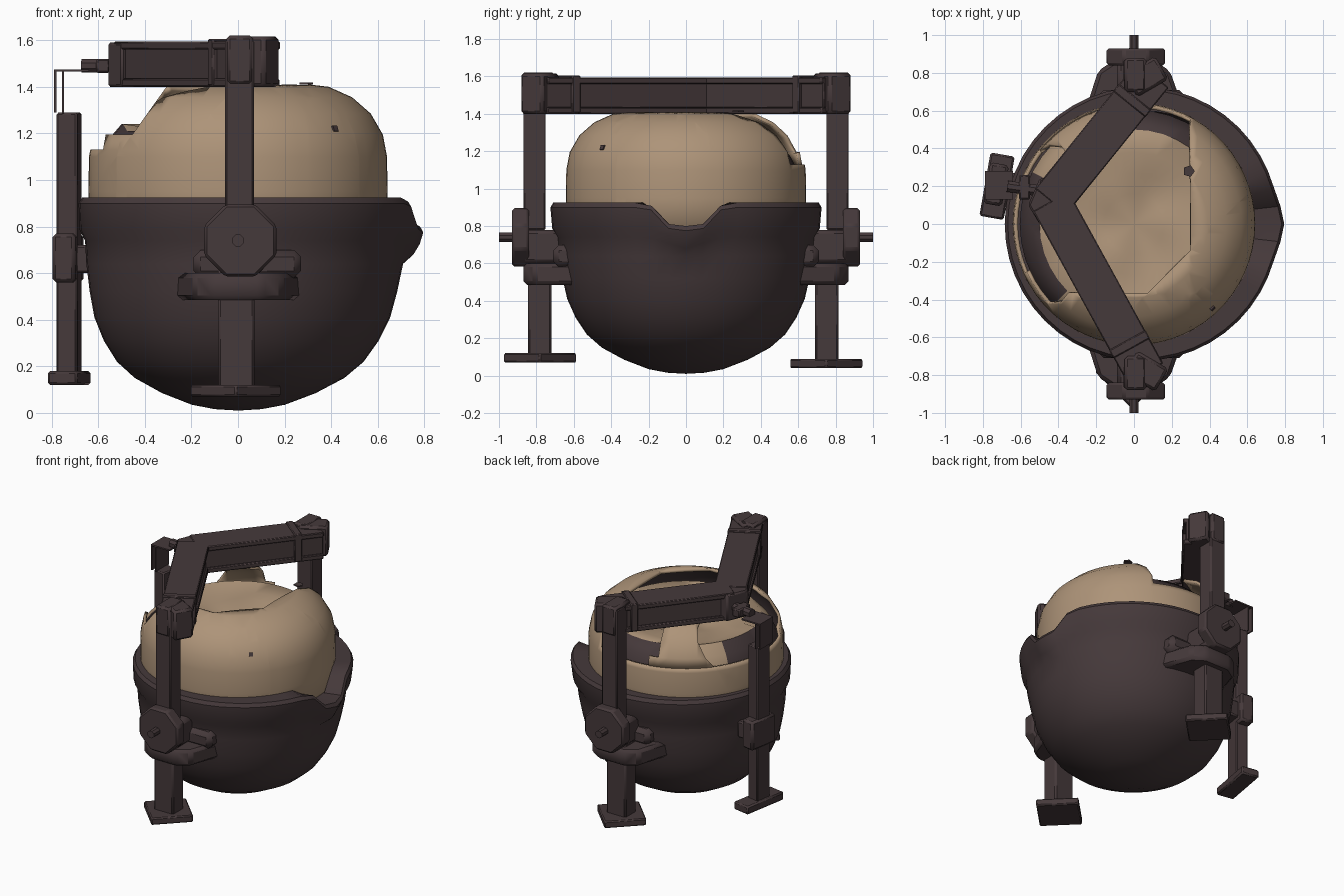
import bpy, bmesh, math
from mathutils import Vector, Matrix

cube = bpy.data.objects.get("Cube")
if cube:
    bpy.data.objects.remove(cube, do_unlink=True)


def material(name, color):
    m = bpy.data.materials.new(name)
    m.use_nodes = True
    m.diffuse_color = (*color, 1)
    bsdf = m.node_tree.nodes["Principled BSDF"]
    bsdf.inputs["Base Color"].default_value = (*color, 1)
    bsdf.inputs["Roughness"].default_value = 0.8
    return m


IRON = material("dark iron", (0.06, 0.041, 0.043))
CLAY = material("tan clay", (0.42, 0.295, 0.19))


def finish(name, bm, mats, bevel=0, angle=35):
    bmesh.ops.recalc_face_normals(bm, faces=bm.faces)
    me = bpy.data.meshes.new(name)
    bm.to_mesh(me)
    bm.free()
    ob = bpy.data.objects.new(name, me)
    bpy.context.collection.objects.link(ob)
    for m in mats:
        me.materials.append(m)
    if bevel:
        mod = ob.modifiers.new("soft edges", "BEVEL")
        mod.width = bevel
        mod.segments = 1
    bpy.ops.object.select_all(action="DESELECT")
    ob.select_set(True)
    bpy.context.view_layer.objects.active = ob
    bpy.ops.object.shade_smooth_by_angle(angle=math.radians(angle))
    return ob


def prism(name, outline, z0, z1, bevel=0.01, matrix=None):
    """Extrude a flat outline from z0 to z1."""
    bm = bmesh.new()
    face = bm.faces.new([bm.verts.new((x, y, z0)) for x, y in outline])
    top = bmesh.ops.extrude_face_region(bm, geom=[face])["geom"]
    bmesh.ops.translate(bm, vec=(0, 0, z1 - z0),
                        verts=[v for v in top if isinstance(v, bmesh.types.BMVert)])
    if matrix:
        bm.transform(matrix)
    return finish(name, bm, [IRON], bevel)


def block(name, x, y, z, bevel=0.01, turn=0):
    """Box from ranges, turned about its own vertical axis."""
    hx, hy = (x[1] - x[0]) / 2, (y[1] - y[0]) / 2
    place = Matrix.Translation((x[0] + hx, y[0] + hy, 0)) @ Matrix.Rotation(math.radians(turn), 4, "Z")
    return prism(name, [(-hx, -hy), (hx, -hy), (hx, hy), (-hx, hy)], *z, bevel, place)


def rod(name, start, end, radius, sides=8, bevel=0):
    """Straight bar with a regular polygon section."""
    a, b = Vector(start), Vector(end)
    place = Matrix.Translation(a) @ (b - a).to_track_quat("Z", "Y").to_matrix().to_4x4()
    ring = [(radius * math.cos(math.tau * (i + .5) / sides),
             radius * math.sin(math.tau * (i + .5) / sides)) for i in range(sides)]
    return prism(name, ring, 0, (b - a).length, bevel, place)


def lathe(profile, segs):
    """Spin (radius, height) points about the z axis."""
    bm = bmesh.new()
    verts = [bm.verts.new((r, 0, z)) for r, z in profile]
    edges = [bm.edges.new(p) for p in zip(verts, verts[1:])]
    bmesh.ops.spin(bm, geom=verts + edges, cent=(0, 0, 0), axis=(0, 0, 1),
                   angle=math.tau, steps=segs, use_duplicate=False)
    bmesh.ops.remove_doubles(bm, verts=bm.verts, dist=0.0005)
    return bm


def heading(c):
    return math.degrees(math.atan2(c.y, c.x)) % 360


# Cauldron with a rolled rim and a pouring lip on the +x side
bm = lathe([(0, .01), (.1, .016), (.2, .035), (.33, .085), (.45, .15), (.53, .22), (.59, .31),
            (.635, .41), (.66, .52), (.68, .64), (.69, .74), (.715, .785), (.725, .9), (.71, .925),
            (.6, .925), (.59, .8), (.57, .6), (0, .5)], 48)
for v in bm.verts:
    outer = v.co.xy.length > .685
    lip = max(0, 1 - abs(v.co.y) / .2) if v.co.x > 0 and v.co.z > .7 else 0
    v.co.x += .045 * v.co.z
    if outer:
        v.co.x += .03 * lip
    if v.co.z > .85:
        v.co.z -= .125 * min(1, 1.7 * lip)
    elif outer:
        v.co.z -= .06 * lip
finish("cauldron", bm, [IRON])

# Broken clay shell: low wall, remaining cap and one upright shard
DOME = [(.63, .7), (.642, .95), (.64, 1.1), (.622, 1.195), (.57, 1.285), (.49, 1.355),
        (.39, 1.4), (.28, 1.413), (0, 1.42)]


def dome_piece(name, keep, planes, mats, thickness=.02):
    bm = lathe(DOME, 60)
    for co, no in planes:
        bmesh.ops.bisect_plane(bm, geom=bm.verts[:] + bm.edges[:] + bm.faces[:],
                               plane_co=co, plane_no=no)
    drop = [f for f in bm.faces if not keep(f.calc_center_median())]
    bmesh.ops.delete(bm, geom=drop, context="FACES")
    ob = finish(name, bm, mats)
    mod = ob.modifiers.new("thickness", "SOLIDIFY")
    mod.thickness = thickness
    mod.offset = -1
    mod.material_offset = len(mats) - 1


WALL = 1.13
slope = Vector((.21, 0, -.15))
slope_co = Vector((-.3, 0, 1.41))


def right_of_slope(c):
    return (c - slope_co).dot(slope) > 0


def in_cap(c):
    broken = c.x > .3 or c.y < -.37 or c.x - c.y > .44
    raised_wall = c.z < 1.195 and 204 < heading(c) < 250
    return c.z < WALL or raised_wall or (broken and right_of_slope(c))


def in_shard(c):
    spread = 21 if c.z > 1.2 else 27
    return (c.z > WALL and c.xy.length > .38 and abs(heading(c) - 127) < spread
            and right_of_slope(c))


dome_piece("clay_shell", in_cap,
           [((0, 0, WALL), (0, 0, 1)), ((.3, 0, 0), (1, 0, 0)), ((0, -.37, 0), (0, 1, 0)),
            ((.44, 0, 0), (1, -1, 0)), (slope_co, slope)], [CLAY, IRON])
dome_piece("clay_shard", in_shard, [((0, 0, WALL), (0, 0, 1)), (slope_co, slope)], [CLAY])

# Uneven clay mound inside the shell, with dark flanks where the shell is open
bm = lathe([(.605, .9), (.605, 1.08), (.56, 1.17), (.5, 1.24), (.38, 1.21), (.27, 1.215),
            (.16, 1.185), (0, 1.2)], 40)
for f in bm.faces:
    c = f.calc_center_median()
    open_side = 55 < heading(c) < 115 or 155 < heading(c) < 222
    f.material_index = int(c.xy.length > .5 and open_side)
for v in bm.verts:
    if v.co.xy.length < .45:
        v.co.z += .012 * math.sin(math.radians(3 * heading(v.co)) + 9 * v.co.xy.length)
    elif 195 < heading(v.co) < 245 and v.co.z > 1.2:
        v.co.z -= .03
finish("clay_mound", bm, [CLAY, IRON], angle=60)

# Dark chips in the clay cap
rod("cap_edge_chip", (.29, .28, 1.41), (.29, .28, 1.418), .032, 5)
rod("cap_side_chip", (.408, -.438, 1.215), (.42, -.45, 1.222), .018, 4)

# Front and back supports
for name, s, base, mid in (("front", -1, .07, .78), ("back", 1, .04, .75)):
    def span(a, b):
        return tuple(sorted((s * a, s * b)))
    block(name + "_foot", (-.15, .13), span(mid - .14, mid + .14), (base, base + .05), .008, 45)
    block(name + "_lower_leg", (-.085, .07), span(mid - .06, mid + .065), (base + .04, .62))
    prism(name + "_bracket", [(-.27, s * .56), (.28, s * .56), (.19, s * .81), (.1, s * .87),
                              (-.1, s * .87), (-.19, s * .81)], .485, .6, .02)
    block(name + "_bracket_top", (-.19, .27), span(.58, .71), (.58, .7), .03)
    block(name + "_hub", (-.09, .11), span(.62, .88), (.6, .78), .02)
    rod(name + "_bearing_plate", (.01, s * .84, .74), (.01, s * .93, .74), .168, 8, .012)
    rod(name + "_axle", (0, s * .9, .74), (0, s, .74), .027, 8)
    block(name + "_upper_post", (-.055, .068), span(.75, .87), (.78, 1.6), .008)
    block(name + "_post_head", (-.05, .065), span(.7, .88), (1.41, 1.62), .015)
    block(name + "_head_clamp", (-.03, .16), span(.71, .85), (1.4, 1.615), .015, s * 30)

# Angled overhead beams with flanges and a narrower web
APEX = Vector((-.44, .12))
for name, end in (("front", Vector((.06, -.79))), ("back", Vector((.1, .79)))):
    d = (end - APEX).normalized()
    n = Vector((-d.y, d.x))
    for part, half, z in (("top_flange", .108, (1.56, 1.595)), ("web", .09, (1.43, 1.57)),
                          ("bottom_flange", .104, (1.4, 1.435))):
        outline = [APEX + n * half, APEX - n * half, end - n * half, end + n * half]
        prism(name + "_beam_" + part, outline, *z, .006)
    near = end - d * .2
    prism(name + "_beam_collar", [near + n * .11, near - n * .11, near - n * .11 + d * .05,
                                  near + n * .11 + d * .05], 1.405, 1.605, .006)
prism("beam_corner", [(-.56, .1), (-.5, 0), (-.345, .115), (-.42, .25), (-.5, .24)], 1.4, 1.59, .01)

# Side support with clamp, foot and thin top hook
block("side_foot", (-.79, -.66), (.03, .37), (.12, .18), .01, -10)
block("side_leg", (-.77, -.68), (.14, .26), (.17, 1.29), .008, -10)
block("side_clamp", (-.78, -.68), (.1, .32), (.56, .77), .015, -10)
block("side_clamp_link", (-.7, -.6), (.14, .27), (.6, .72), .01)
block("side_hook_outer", (-.79, -.78), (.13, .28), (1.29, 1.475), 0)
block("side_hook_inner", (-.755, -.748), (.13, .28), (1.285, 1.47), 0)
block("side_hook_top", (-.79, -.64), (.13, .28), (1.465, 1.475), 0)
rod("side_pin", (-.67, .2, 1.49), (-.46, .17, 1.49), .032, 8)
block("side_pin_collar", (-.61, -.55), (.13, .26), (1.46, 1.52), .008)
